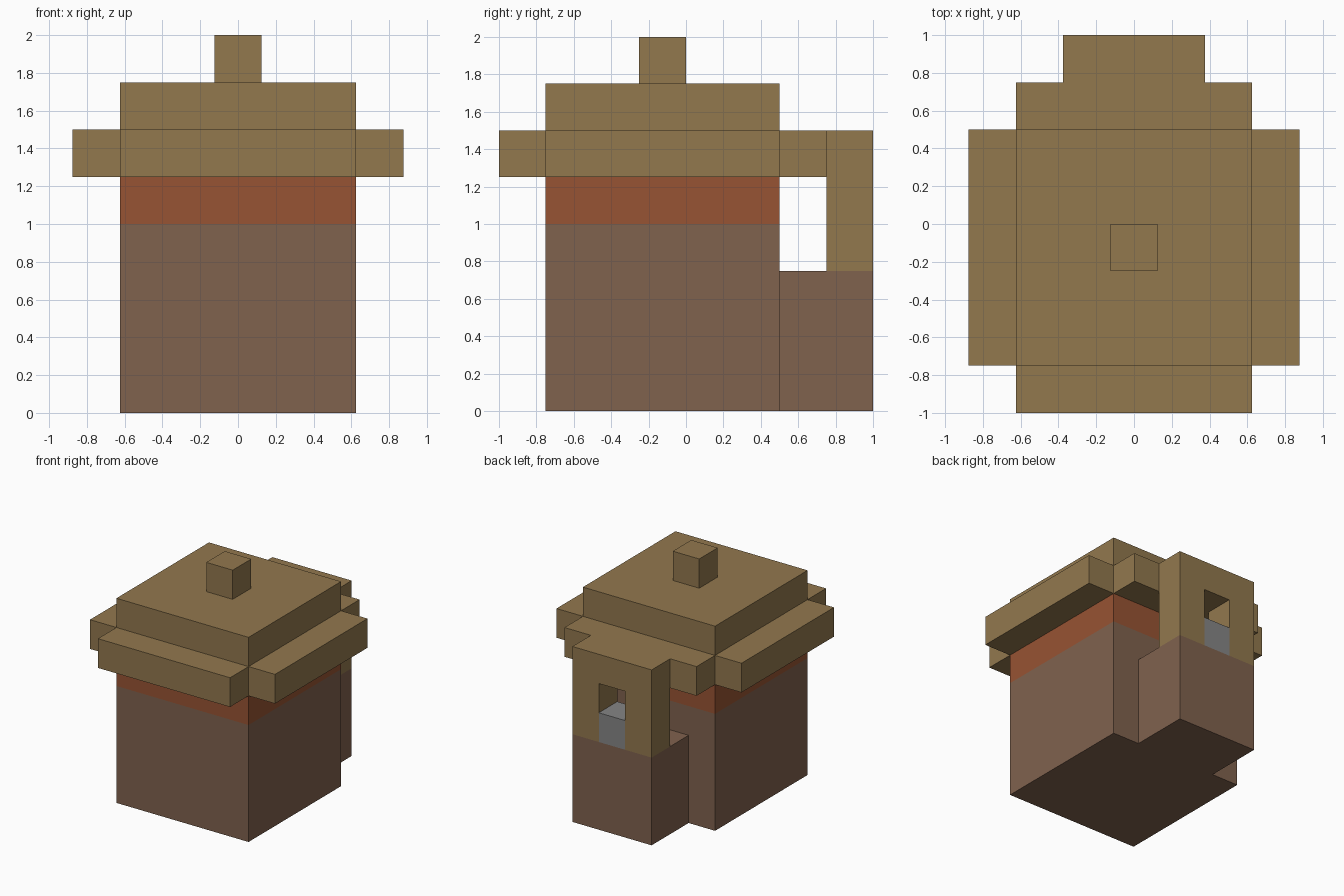
import bpy
import bmesh
from mathutils import Vector

cube = bpy.data.objects.get("Cube")
if cube:
    bpy.data.objects.remove(cube, do_unlink=True)

U = 0.25  # one block


def make_material(name, rgb):
    mat = bpy.data.materials.new(name)
    mat.use_nodes = True
    color = (*rgb, 1.0)
    mat.diffuse_color = color
    mat.node_tree.nodes["Principled BSDF"].inputs["Base Color"].default_value = color
    return mat


tan = make_material("tan wood", (0.288, 0.188, 0.076))
brown = make_material("brown wall", (0.216, 0.122, 0.076))
rust = make_material("rust band", (0.309, 0.087, 0.033))
grey = make_material("grey stone", (0.235, 0.235, 0.235))


def extrude_profile(name, points, direction, mat):
    """Extrude a flat outline, given in blocks, into a closed solid."""
    bm = bmesh.new()
    face = bm.faces.new([bm.verts.new(Vector(p) * U) for p in points])
    moved = bmesh.ops.extrude_face_region(bm, geom=[face], use_keep_orig=True)["geom"]
    verts = [g for g in moved if isinstance(g, bmesh.types.BMVert)]
    bmesh.ops.translate(bm, verts=verts, vec=Vector(direction) * U)
    bmesh.ops.recalc_face_normals(bm, faces=bm.faces)
    mesh = bpy.data.meshes.new(name)
    bm.to_mesh(mesh)
    bm.free()
    mesh.materials.append(mat)
    obj = bpy.data.objects.new(name, mesh)
    bpy.context.collection.objects.link(obj)
    return obj


def box(name, half_x, y0, y1, z0, z1, mat):
    """Box centred on x = 0."""
    base = [(-half_x, y0, z0), (half_x, y0, z0), (half_x, y1, z0), (-half_x, y1, z0)]
    return extrude_profile(name, base, (0, 0, z1 - z0), mat)


# Main body with its band under the eaves
box("body", 2.5, -3, 2, 0, 4, brown)
box("upper_band", 2.5, -3, 2, 4, 5, rust)

# Cross-shaped eaves: right half outline, then mirrored
half = [(2.5, -4), (2.5, -3), (3.5, -3), (3.5, 2), (2.5, 2), (2.5, 3)]
outline = half + [(-x, y) for x, y in reversed(half)]
extrude_profile("eaves", [(x, y, 5) for x, y in outline], (0, 0, 1), tan)

# Stepped roof top and knob
box("roof_top", 2.5, -3, 2, 6, 7, tan)
box("roof_knob", 0.5, -1, 0, 7, 8, tan)

# Rear plinth carrying an arch with a stone sill
box("rear_plinth", 1.5, 2, 4, 0, 3, brown)
half = [(0.5, 5), (0.5, 3), (1.5, 3), (1.5, 6)]
outline = half + [(-x, z) for x, z in reversed(half)]
extrude_profile("rear_arch", [(x, 3, z) for x, z in outline], (0, 1, 0), tan)
box("arch_sill", 0.5, 3, 4, 3, 4, grey)
